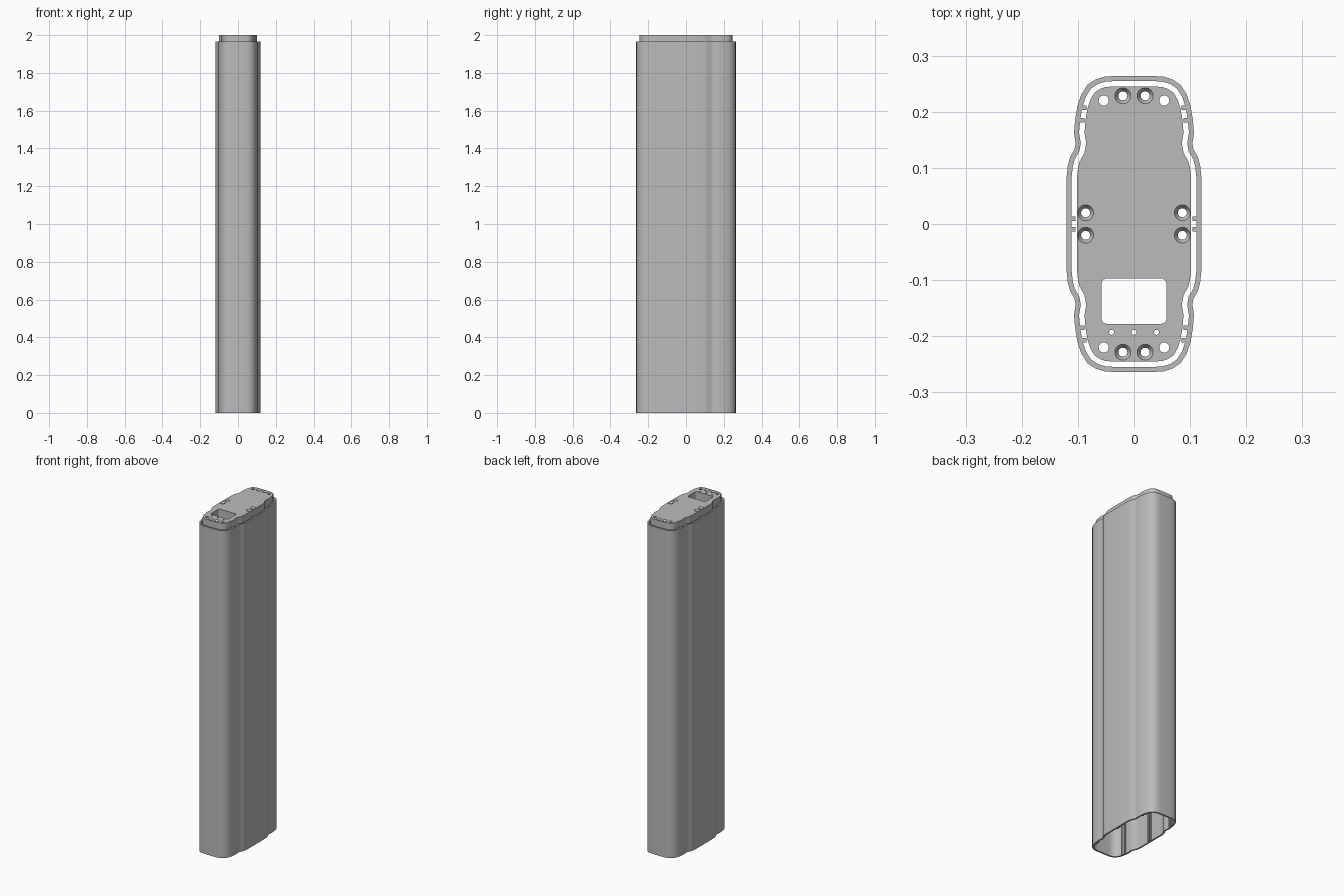
import bpy
import bmesh
import math
from mathutils import Vector

if "Cube" in bpy.data.objects:
    bpy.data.objects.remove(bpy.data.objects["Cube"])

TUBE_TOP, CAP_BOTTOM, CAP_TOP = 1.965, 1.95, 2.0
WALL, CAP_INSET = 0.009, 0.0185

grey = bpy.data.materials.new("light grey metal")
grey.use_nodes = True
colour = (0.5, 0.5, 0.5, 1)
grey.diffuse_color = colour
grey.node_tree.nodes["Principled BSDF"].inputs["Base Color"].default_value = colour

# One quarter of the waisted outline, mirrored into a closed counter-clockwise loop
quarter = [(0.12, 0.085), (0.118, 0.104), (0.114, 0.119), (0.106, 0.133), (0.104, 0.144),
           (0.107, 0.162), (0.105, 0.185), (0.101, 0.21), (0.094, 0.231), (0.083, 0.248),
           (0.068, 0.258), (0.053, 0.2625), (0.038, 0.2635)]
half = quarter + [(-x, y) for x, y in reversed(quarter)]
outline = [Vector(p) for p in half + [(-x, -y) for x, y in half]]


def inset(loop, d):
    """Move every corner inwards by d, keeping the edges parallel."""
    result = []
    for i, p in enumerate(loop):
        a = (p - loop[i - 1]).normalized()
        b = (loop[(i + 1) % len(loop)] - p).normalized()
        na, nb = Vector((-a.y, a.x)), Vector((-b.y, b.x))
        result.append(p + (na + nb) * d / (1 + na.dot(nb)))
    return result


def finish(name, bm):
    bmesh.ops.recalc_face_normals(bm, faces=bm.faces)
    mesh = bpy.data.meshes.new(name)
    bm.to_mesh(mesh)
    bm.free()
    mesh.materials.append(grey)
    ob = bpy.data.objects.new(name, mesh)
    bpy.context.collection.objects.link(ob)
    return ob


def smooth(ob):
    bpy.ops.object.select_all(action="DESELECT")
    ob.select_set(True)
    bpy.context.view_layer.objects.active = ob
    bpy.ops.object.shade_smooth_by_angle(angle=math.radians(30))


def add_prism(bm, loop, z0, z1):
    low = [bm.verts.new((p[0], p[1], z0)) for p in loop]
    high = [bm.verts.new((p[0], p[1], z1)) for p in loop]
    n = len(loop)
    for i in range(n):
        j = (i + 1) % n
        bm.faces.new((low[i], low[j], high[j], high[i]))
    bm.faces.new(low[::-1])
    bm.faces.new(high)


# Hollow tube, open at both ends
bm = bmesh.new()
rings = [[bm.verts.new((p.x, p.y, z)) for p in loop]
         for loop, z in ((outline, 0), (outline, TUBE_TOP),
                         (inset(outline, WALL), TUBE_TOP), (inset(outline, WALL), 0))]
for k in range(4):
    r, s = rings[k], rings[(k + 1) % 4]
    for i in range(len(r)):
        j = (i + 1) % len(r)
        bm.faces.new((r[i], r[j], s[j], s[i]))
smooth(finish("tube_shell", bm))

# Paired inner ribs running the length of the tube: tip x, root x, y
bm = bmesh.new()
for tip, root, y in ((0.104, 0.113, 0.0095), (0.0885, 0.099, 0.185), (0.085, 0.096, 0.207)):
    for sx in (-1, 1):
        for sy in (-1, 1):
            h = 0.004
            add_prism(bm, [(sx * tip, sy * y - h), (sx * root, sy * y - h),
                           (sx * root, sy * y + h), (sx * tip, sy * y + h)], 0, TUBE_TOP)
finish("inner_ribs", bm)

# End cap plate
bm = bmesh.new()
add_prism(bm, inset(outline, CAP_INSET), CAP_BOTTOM, CAP_TOP)
cap = finish("end_cap", bm)

# Cutters for the cap holes
bm = bmesh.new()


def circle(x, y, r, n=24):
    return [(x + r * math.cos(math.tau * i / n), y + r * math.sin(math.tau * i / n))
            for i in range(n)]


def drill(x, y, r):
    add_prism(bm, circle(x, y, r), CAP_BOTTOM - 0.02, CAP_TOP + 0.02)


def countersink(x, y):
    levels = [(0.008, CAP_BOTTOM - 0.02), (0.008, CAP_TOP - 0.01),
              (0.0142, CAP_TOP), (0.0142, CAP_TOP + 0.02)]
    loops = [[bm.verts.new((px, py, z)) for px, py in circle(x, y, r)] for r, z in levels]
    for a, b in zip(loops, loops[1:]):
        for i in range(len(a)):
            j = (i + 1) % len(a)
            bm.faces.new((a[i], a[j], b[j], b[i]))
    bm.faces.new(loops[0][::-1])
    bm.faces.new(loops[-1])


for sx in (-1, 1):
    for sy in (-1, 1):
        drill(sx * 0.054, sy * 0.22, 0.009)
        countersink(sx * 0.02, sy * 0.2285)
        countersink(sx * 0.0862, sy * 0.02)
for x in (-0.04, 0, 0.04):
    drill(x, -0.193, 0.0045)

# Rounded rectangular window
window = []
for k, (cx, cy) in enumerate(((0.048, -0.107), (-0.048, -0.107),
                              (-0.048, -0.168), (0.048, -0.168))):
    for i in range(6):
        t = (k + i / 5) * math.pi / 2
        window.append((cx + 0.01 * math.cos(t), cy + 0.01 * math.sin(t)))
add_prism(bm, window, CAP_BOTTOM - 0.02, CAP_TOP + 0.02)

cutter = finish("cap_hole_cutter", bm)
cutter.hide_render = True
mod = cap.modifiers.new("holes", "BOOLEAN")
mod.operation = "DIFFERENCE"
mod.solver = "EXACT"
mod.object = cutter
bpy.context.view_layer.objects.active = cap
bpy.ops.object.modifier_apply(modifier=mod.name)
bpy.data.objects.remove(cutter)
smooth(cap)
